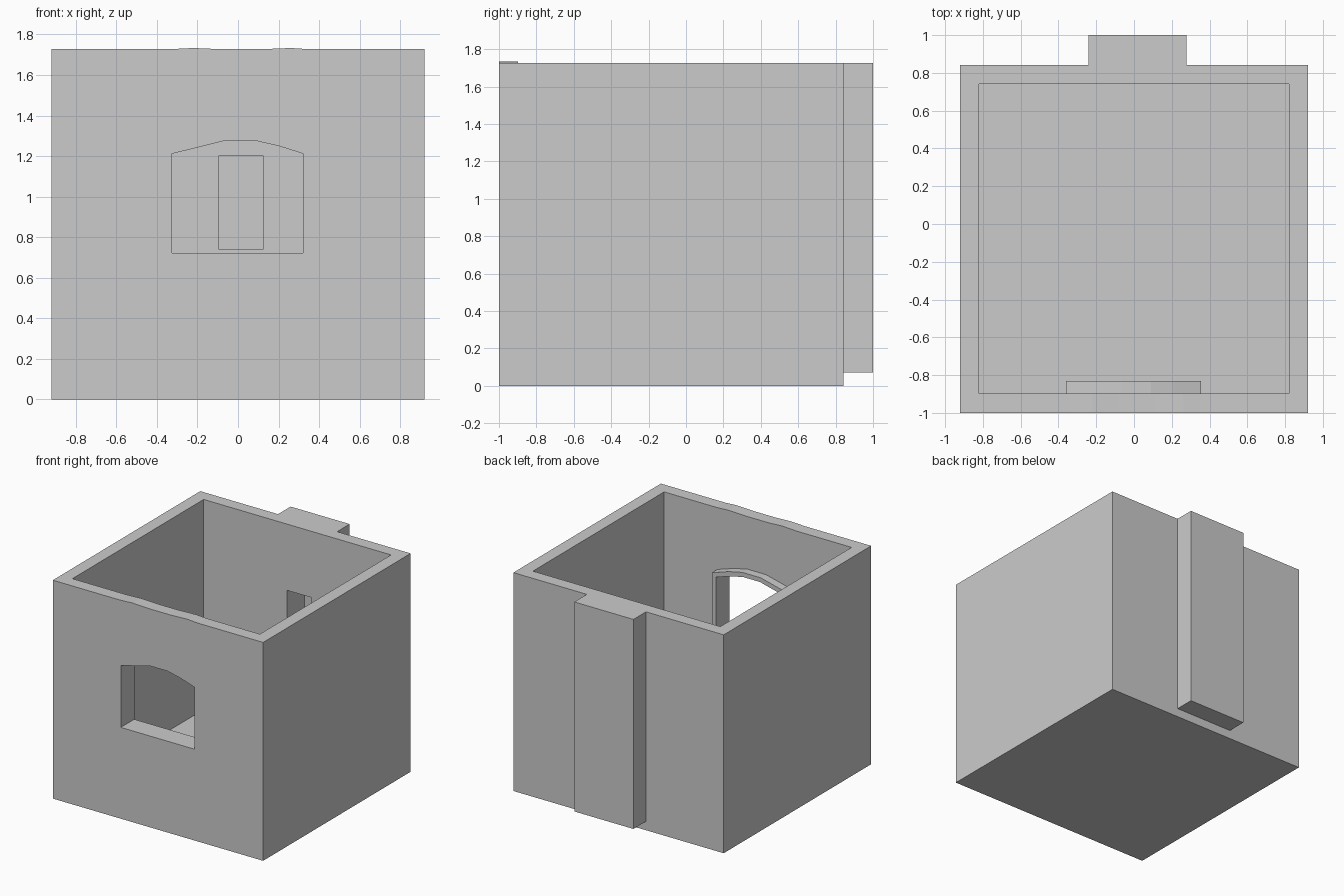
import bpy, bmesh
from mathutils import Vector

if "Cube" in bpy.data.objects:
    bpy.data.objects.remove(bpy.data.objects["Cube"])

TOP = 1.727


def make(name, bm):
    bmesh.ops.recalc_face_normals(bm, faces=bm.faces)
    me = bpy.data.meshes.new(name)
    bm.to_mesh(me)
    bm.free()
    ob = bpy.data.objects.new(name, me)
    bpy.context.collection.objects.link(ob)
    return ob


def prism(name, profile, y0, y1):
    """Extrude an (x, z) profile along y."""
    bm = bmesh.new()
    face = bm.faces.new([bm.verts.new((x, y0, z)) for x, z in profile])
    ext = bmesh.ops.extrude_face_region(bm, geom=[face])
    verts = [g for g in ext["geom"] if isinstance(g, bmesh.types.BMVert)]
    bmesh.ops.translate(bm, verts=verts, vec=Vector((0, y1 - y0, 0)))
    return make(name, bm)


def box(name, x0, x1, y0, y1, z0, z1):
    return prism(name, [(x0, z0), (x1, z0), (x1, z1), (x0, z1)], y0, y1)


def frame(name, inner, outer, y0, y1):
    """Hollow rim between two matching (x, z) outlines."""
    bm = bmesh.new()
    loops = [[bm.verts.new((x, y, z)) for x, z in prof]
             for prof, y in ((inner, y0), (outer, y0), (outer, y1), (inner, y1))]
    n = len(inner)
    for k in range(4):
        a, b = loops[k], loops[(k + 1) % 4]
        for i in range(n):
            j = (i + 1) % n
            bm.faces.new((a[i], a[j], b[j], b[i]))
    return make(name, bm)


def combine(target, tool, op):
    mod = target.modifiers.new(op, 'BOOLEAN')
    mod.operation = op
    mod.solver = 'EXACT'
    mod.object = tool
    bpy.context.view_layer.objects.active = target
    bpy.ops.object.modifier_apply(modifier=mod.name)
    bpy.data.objects.remove(tool, do_unlink=True)


# Window opening and the slightly larger outline of its inside trim
opening = [(-0.325, 0.722), (0.32, 0.722), (0.32, 1.212), (0.2, 1.25),
           (0.085, 1.276), (-0.065, 1.276), (-0.2, 1.242), (-0.325, 1.212)]
trim_outer = [(-0.36, 0.687), (0.355, 0.687), (0.355, 1.238), (0.21, 1.285),
              (0.09, 1.311), (-0.07, 1.311), (-0.21, 1.277), (-0.36, 1.238)]

# Walls with floor, plus the chimney breast at the back
walls = box("walls", -0.92, 0.92, -1.0, 0.843, 0, TOP)
combine(walls, box("chimney", -0.24, 0.277, 0.8, 1.0, 0.07, TOP), 'UNION')

# Open room, front window and back niche
combine(walls, box("room", -0.82, 0.82, -0.898, 0.742, 0.065, 2.0), 'DIFFERENCE')
combine(walls, prism("window", opening, -1.2, -0.7), 'DIFFERENCE')
combine(walls, box("niche", -0.093, 0.123, 0.6, 0.963, 0.738, 1.203), 'DIFFERENCE')

# Raised trim around the window on the inside
frame("window_trim", opening, trim_outer, -0.898, -0.832)

# Slight swells along the top of the front wall
for i, (a, m, b) in enumerate(((-0.34, -0.22, -0.08), (0.11, 0.26, 0.35))):
    prism(f"top_swell_{i + 1}", [(a, TOP), (b, TOP), (m, TOP + 0.006)], -1.0, -0.898)
